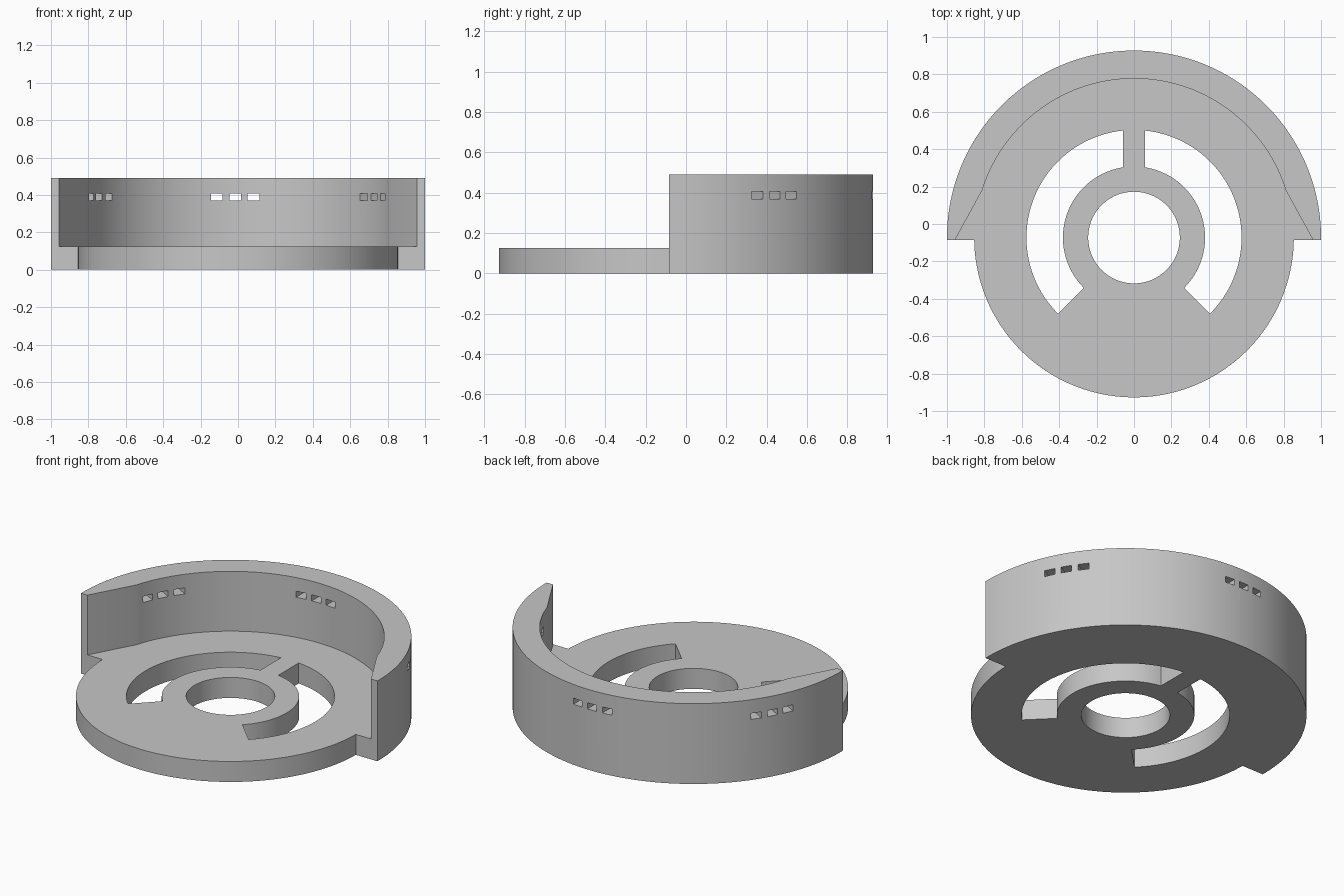
import bpy
import bmesh
from math import asin, acos, atan2, cos, degrees, radians, sin
from mathutils import Matrix, Vector

if "Cube" in bpy.data.objects:
    bpy.data.objects.remove(bpy.data.objects["Cube"], do_unlink=True)

CY = -0.0725            # shared centre of all the circles
CUT = -0.0125           # wall end plane, measured from that centre
R_OUT, R_DISC, R_WALL = 1.0, 0.8545, 0.85
BASE_H, TOP = 0.125, 0.49

grey = bpy.data.materials.new("plain grey")
grey.use_nodes = True
colour = (0.57, 0.57, 0.57, 1)
grey.diffuse_color = colour
grey.node_tree.nodes["Principled BSDF"].inputs["Base Color"].default_value = colour


def arc(radius, start, end, steps=96):
    """Points along an arc, angles in degrees."""
    angles = [radians(start + (end - start) * i / steps) for i in range(steps + 1)]
    return [(radius * cos(a), radius * sin(a)) for a in angles]


def finish(name, bm):
    bmesh.ops.recalc_face_normals(bm, faces=bm.faces)
    mesh = bpy.data.meshes.new(name)
    bm.to_mesh(mesh)
    bm.free()
    mesh.materials.append(grey)
    obj = bpy.data.objects.new(name, mesh)
    bpy.context.collection.objects.link(obj)
    return obj


def extruded(name, outlines, z0, z1):
    """Solid plate from a closed outline followed by hole outlines."""
    bm = bmesh.new()
    for points in outlines:
        verts = [bm.verts.new((x, y + CY, z0)) for x, y in points]
        for a, b in zip(verts, verts[1:] + verts[:1]):
            bm.edges.new((a, b))
    bmesh.ops.triangle_fill(bm, edges=bm.edges[:], use_beauty=True, normal=(0, 0, 1))
    result = bmesh.ops.extrude_face_region(bm, geom=bm.faces[:])
    moved = [g for g in result["geom"] if isinstance(g, bmesh.types.BMVert)]
    bmesh.ops.translate(bm, verts=moved, vec=(0, 0, z1 - z0))
    return finish(name, bm)


def smooth(obj):
    bpy.ops.object.select_all(action="DESELECT")
    obj.select_set(True)
    bpy.context.view_layer.objects.active = obj
    bpy.ops.object.shade_smooth_by_angle(angle=radians(25))


# Base plate: half wide and half narrow disc, centre hole and two curved slots
wide = degrees(asin(CUT / R_OUT))
narrow = degrees(asin(CUT / R_DISC))
rim = arc(R_OUT, wide, 180 - wide)
outline = rim + arc(R_DISC, 180 - narrow, 360 + narrow)
hub_hole = arc(0.245, 0, 360)[:-1]
slot_out, slot_in, spoke = 0.575, 0.38, 0.06
slot = (arc(slot_out, -45, degrees(acos(spoke / slot_out)), 48)
        + arc(slot_in, degrees(acos(spoke / slot_in)), -45, 48))
mirrored_slot = [(-x, y) for x, y in slot]
base = extruded("base_plate", [outline, hub_hole, slot, mirrored_slot], 0, BASE_H)
smooth(base)

# Raised rear wall: round inside, with straight tapering ends
bend = degrees(atan2(0.2525, 0.812))
wall_outline = (rim + [(-0.957, CUT)] + arc(R_WALL, 180 - bend, bend) + [(0.957, CUT)])
wall = extruded("rear_wall", [wall_outline], BASE_H, TOP)

# Three groups of three small windows through the wall
bm = bmesh.new()
for angle in (30, 90, 150):
    for offset in (-0.098, 0, 0.098):
        place = (Matrix.Translation((0, CY, 0.388))
                 @ Matrix.Rotation(radians(angle), 4, "Z")
                 @ Matrix.Translation((0.92, offset + 0.015, 0))
                 @ Matrix.Diagonal(Vector((0.3, 0.062, 0.037, 1))))
        bmesh.ops.create_cube(bm, size=1, matrix=place)
cutter = finish("window_cutter", bm)
cutter.hide_render = True
cut = wall.modifiers.new("windows", "BOOLEAN")
cut.operation = "DIFFERENCE"
cut.solver = "EXACT"
cut.object = cutter
bpy.context.view_layer.objects.active = wall
bpy.ops.object.modifier_apply(modifier=cut.name)
bpy.data.objects.remove(cutter, do_unlink=True)
smooth(wall)
